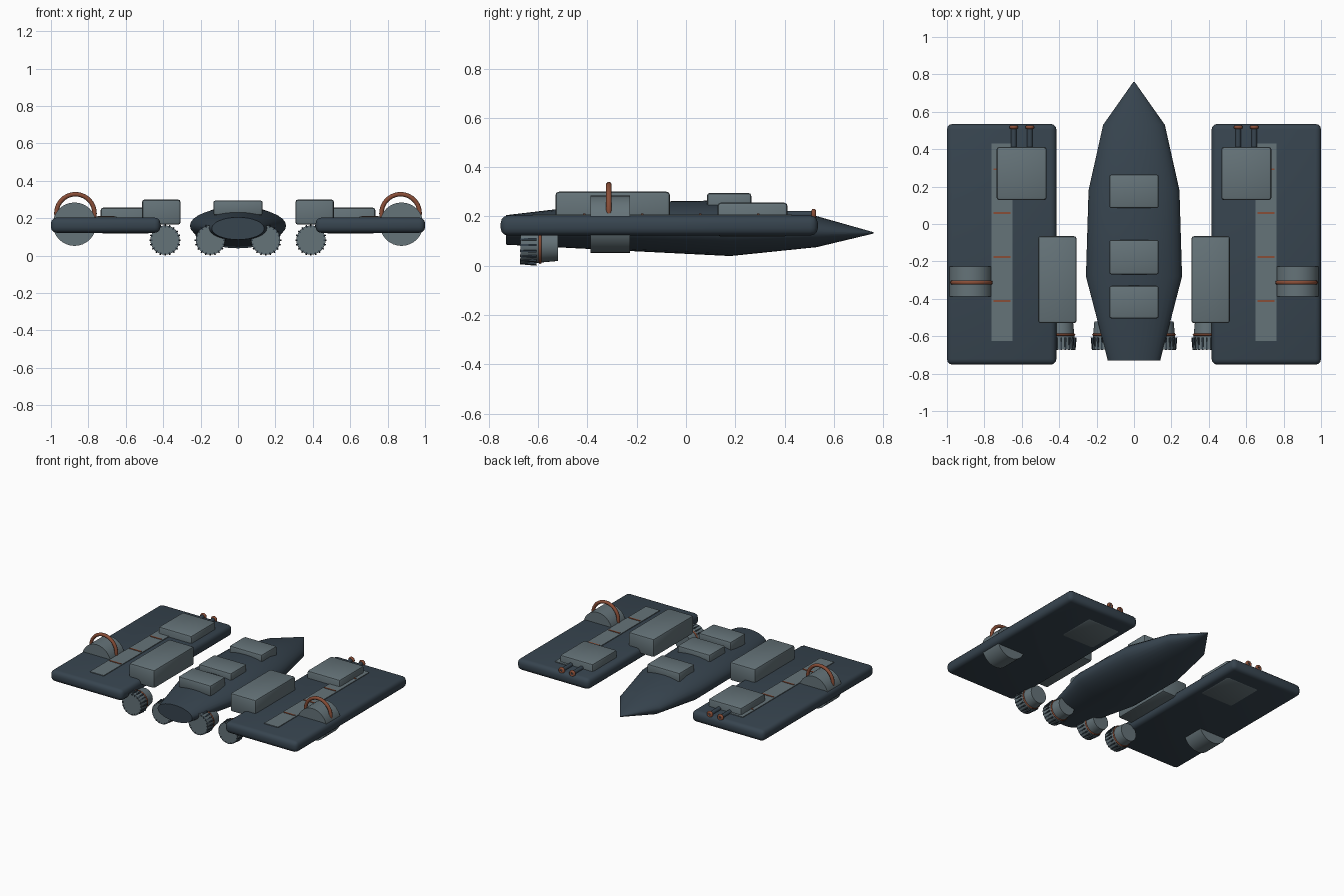
import bpy, bmesh, math
from mathutils import Matrix, Vector

if "Cube" in bpy.data.objects:
    bpy.data.objects.remove(bpy.data.objects["Cube"])


def mat(name, c):
    m = bpy.data.materials.new(name)
    m.diffuse_color = (*c, 1)
    m.use_nodes = True
    m.node_tree.nodes["Principled BSDF"].inputs["Base Color"].default_value = m.diffuse_color
    return m


HULL = mat("dark_slate", (0.038, 0.058, 0.078))
GREY = mat("steel_grey", (0.130, 0.172, 0.190))
RUST = mat("rust_red", (0.25, 0.075, 0.038))


def finish(bm, name, m, smooth=30):
    bmesh.ops.recalc_face_normals(bm, faces=bm.faces)
    me = bpy.data.meshes.new(name)
    bm.to_mesh(me)
    bm.free()
    me.materials.append(m)
    ob = bpy.data.objects.new(name, me)
    bpy.context.collection.objects.link(ob)
    if smooth:
        bpy.ops.object.select_all(action='DESELECT')
        bpy.context.view_layer.objects.active = ob
        ob.select_set(True)
        bpy.ops.object.shade_smooth_by_angle(angle=math.radians(smooth))
    return ob


def box(name, lo, hi, m, bevel=0.0, seg=2):
    lo, hi = Vector(lo), Vector(hi)
    bm = bmesh.new()
    bmesh.ops.create_cube(bm, size=1)
    size = hi - lo
    for v in bm.verts:
        v.co = Vector((v.co[i] * abs(size[i]) for i in range(3))) + (lo + hi) / 2
    if bevel:
        bmesh.ops.bevel(bm, geom=bm.edges[:], offset=bevel, segments=seg,
                        profile=0.5, affect='EDGES')
    return finish(bm, name, m, 30 if bevel else 0)


def cone_y(name, x, z, y0, y1, r0, r1, m, n=32):
    # cylinder or cone along y, radius r0 at y0 and r1 at y1
    bm = bmesh.new()
    bmesh.ops.create_cone(bm, cap_ends=True, segments=n, radius1=r1, radius2=r0,
                          depth=y1 - y0)
    bm.transform(Matrix.Translation((x, (y0 + y1) / 2, z)) @ Matrix.Rotation(math.pi / 2, 4, 'X'))
    return finish(bm, name, m)


def ring_y(name, x, y, z, R, r, m):
    # torus around the y axis
    bm = bmesh.new()
    N, M = 40, 10
    g = []
    for i in range(N):
        a = 2 * math.pi * i / N
        g.append([bm.verts.new((x + (R + r * math.cos(b)) * math.cos(a),
                                y + r * math.sin(b),
                                z + (R + r * math.cos(b)) * math.sin(a)))
                  for b in (2 * math.pi * j / M for j in range(M))])
    for i in range(N):
        for j in range(M):
            k, l = (i + 1) % N, (j + 1) % M
            bm.faces.new((g[i][j], g[k][j], g[k][l], g[i][l]))
    return finish(bm, name, m, 60)


# fuselage: elliptical sections lofted along y (y, half width, centre z, half height)
sections = [(-0.73, 0.14, 0.145, 0.06), (-0.28, 0.257, 0.160, 0.098),
            (0.18, 0.243, 0.152, 0.113), (0.53, 0.165, 0.138, 0.063),
            (0.76, 0.003, 0.133, 0.003)]
bm = bmesh.new()
N = 32
rows = [[bm.verts.new((w * math.cos(2 * math.pi * i / N), y, z + h * math.sin(2 * math.pi * i / N)))
         for i in range(N)] for y, w, z, h in sections]
for a, b in zip(rows, rows[1:]):
    for i in range(N):
        j = (i + 1) % N
        bm.faces.new((a[i], a[j], b[j], b[i]))
bm.faces.new(rows[0])
bm.faces.new(rows[-1])
finish(bm, "fuselage", HULL, 40)

# deck boxes along the fuselage spine
for k, (y0, y1) in enumerate([(-0.505, -0.33), (-0.27, -0.085), (0.085, 0.265)]):
    box(f"deck_box_{k}", (-0.132, y0, 0.215), (0.132, y1, 0.295), GREY, 0.012)


def thruster(name, x):
    z = 0.083
    cone_y(name + "_nozzle", x, z, -0.672, -0.52, 0.078, 0.064, GREY)
    ring_y(name + "_band", x, -0.592, z, 0.070, 0.006, RUST)
    # raised fins around the rear rim
    bm = bmesh.new()
    for i in range(20):
        c = bmesh.ops.create_cube(bm, size=1)['verts']
        M = (Matrix.Translation((x, -0.64, z)) @ Matrix.Rotation(2 * math.pi * i / 20, 4, 'Y')
             @ Matrix.Translation((0, 0, 0.076)) @ Matrix.Rotation(0.092, 4, 'X')
             @ Matrix.Diagonal((0.008, 0.068, 0.009, 1)))
        bmesh.ops.transform(bm, matrix=M, verts=c)
    finish(bm, name + "_fins", HULL, 0)


for s, side in ((-1, "left"), (1, "right")):
    # flat side wing with its inlaid strip and red marks
    box(side + "_wing", (s * 0.415, -0.752, 0.122), (s * 1.0, 0.535, 0.203), HULL, 0.03, 3)
    box(side + "_wing_strip", (s * 0.65, -0.625, 0.199), (s * 0.762, 0.43, 0.208), GREY)
    for k, y in enumerate((-0.412, -0.177, 0.058, 0.293)):
        box(f"{side}_strip_mark_{k}", (s * 0.66, y - 0.005, 0.204), (s * 0.75, y + 0.005, 0.212), RUST)
    # gun housing and twin barrels
    box(side + "_gun_housing", (s * 0.467, 0.128, 0.118), (s * 0.735, 0.412, 0.256), GREY, 0.014)
    for k, x in enumerate((0.557, 0.643)):
        cone_y(f"{side}_barrel_{k}", s * x, 0.207, 0.38, 0.525, 0.015, 0.015, HULL, 16)
        ring_y(f"{side}_muzzle_{k}", s * x, 0.518, 0.207, 0.014, 0.010, RUST)
    # engine pod
    box(side + "_engine_pod", (s * 0.307, -0.53, 0.165), (s * 0.513, -0.065, 0.30), GREY, 0.014)
    # drum set through the wing, with hoop
    cone_y(side + "_drum", s * 0.874, 0.168, -0.388, -0.228, 0.116, 0.116, GREY)
    ring_y(side + "_hoop", s * 0.869, -0.313, 0.226, 0.102, 0.012, RUST)
    # thrusters
    thruster(side + "_inner_thruster", s * 0.148)
    thruster(side + "_outer_thruster", s * 0.39)
